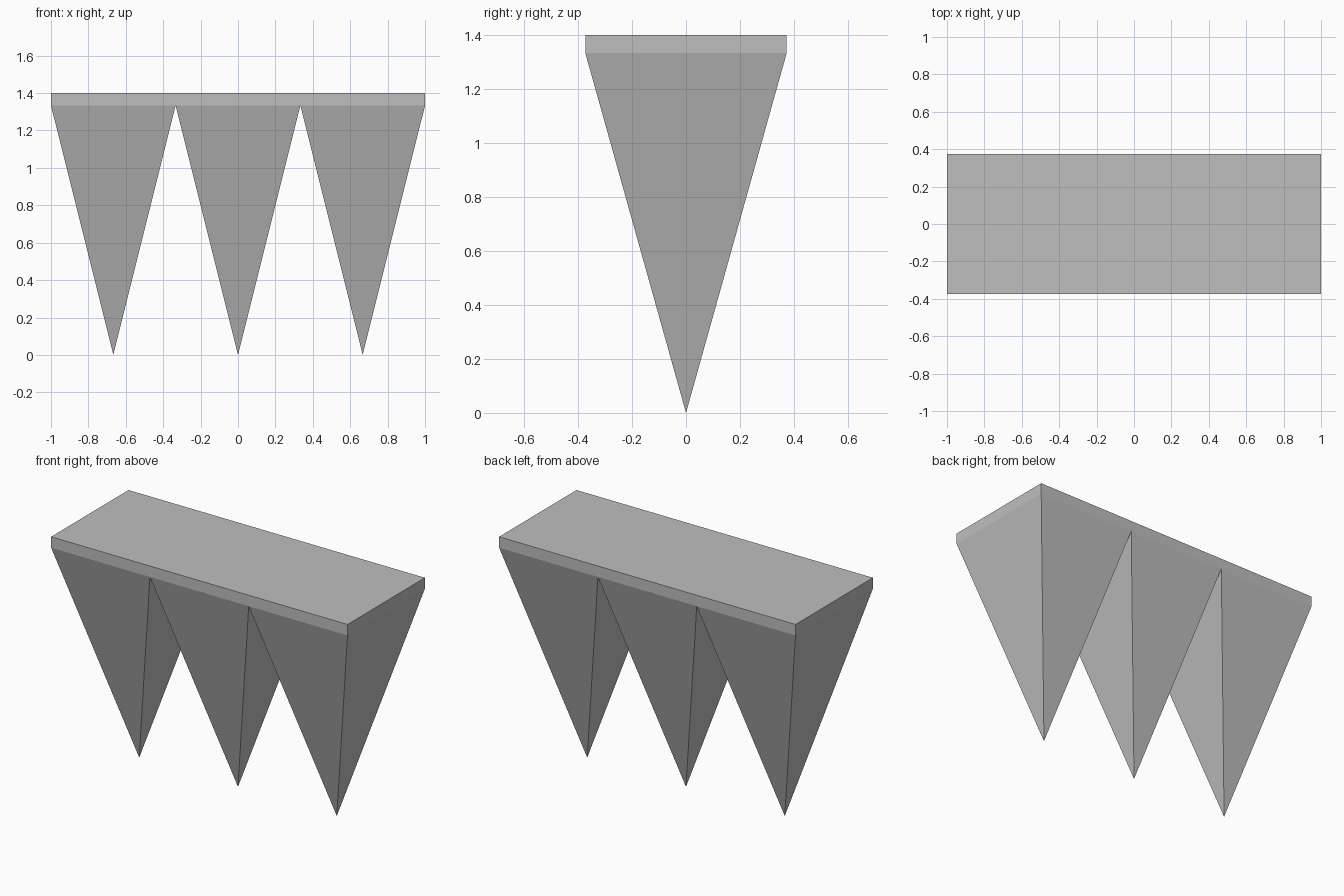
import bpy
import math

WIDTH, DEPTH, HEIGHT = 2.0, 0.746, 1.4
SLAB = 0.067
COUNT = 3
PITCH = WIDTH / COUNT
SPIKE = HEIGHT - SLAB

cube = bpy.data.objects.get("Cube")
if cube:
    bpy.data.objects.remove(cube, do_unlink=True)

# Single plain colour
grey = bpy.data.materials.new("plain grey")
grey.use_nodes = True
colour = (0.52, 0.52, 0.52, 1.0)
grey.diffuse_color = colour
grey.node_tree.nodes["Principled BSDF"].inputs["Base Color"].default_value = colour


def finish(name):
    obj = bpy.context.object
    obj.name = name
    obj.data.materials.append(grey)
    bpy.ops.object.transform_apply(location=False, rotation=True, scale=True)
    return obj


# Flat slab along the top
bpy.ops.mesh.primitive_cube_add(size=1, location=(0, 0, HEIGHT - SLAB / 2))
bpy.context.object.scale = (WIDTH, DEPTH, SLAB)
finish("top_slab")

# Row of four-sided spikes hanging point down
for i in range(COUNT):
    x = (i - (COUNT - 1) / 2) * PITCH
    bpy.ops.mesh.primitive_cone_add(
        vertices=4, radius1=0, radius2=math.sqrt(0.5), depth=SPIKE,
        location=(x, 0, SPIKE / 2))
    spike = bpy.context.object
    # Turn the square base parallel to the slab, then stretch it to fit
    spike.rotation_euler.z = math.pi / 4
    bpy.ops.object.transform_apply(location=False, rotation=True, scale=False)
    spike.scale = (PITCH, DEPTH, 1)
    finish(f"spike_{i + 1}")
